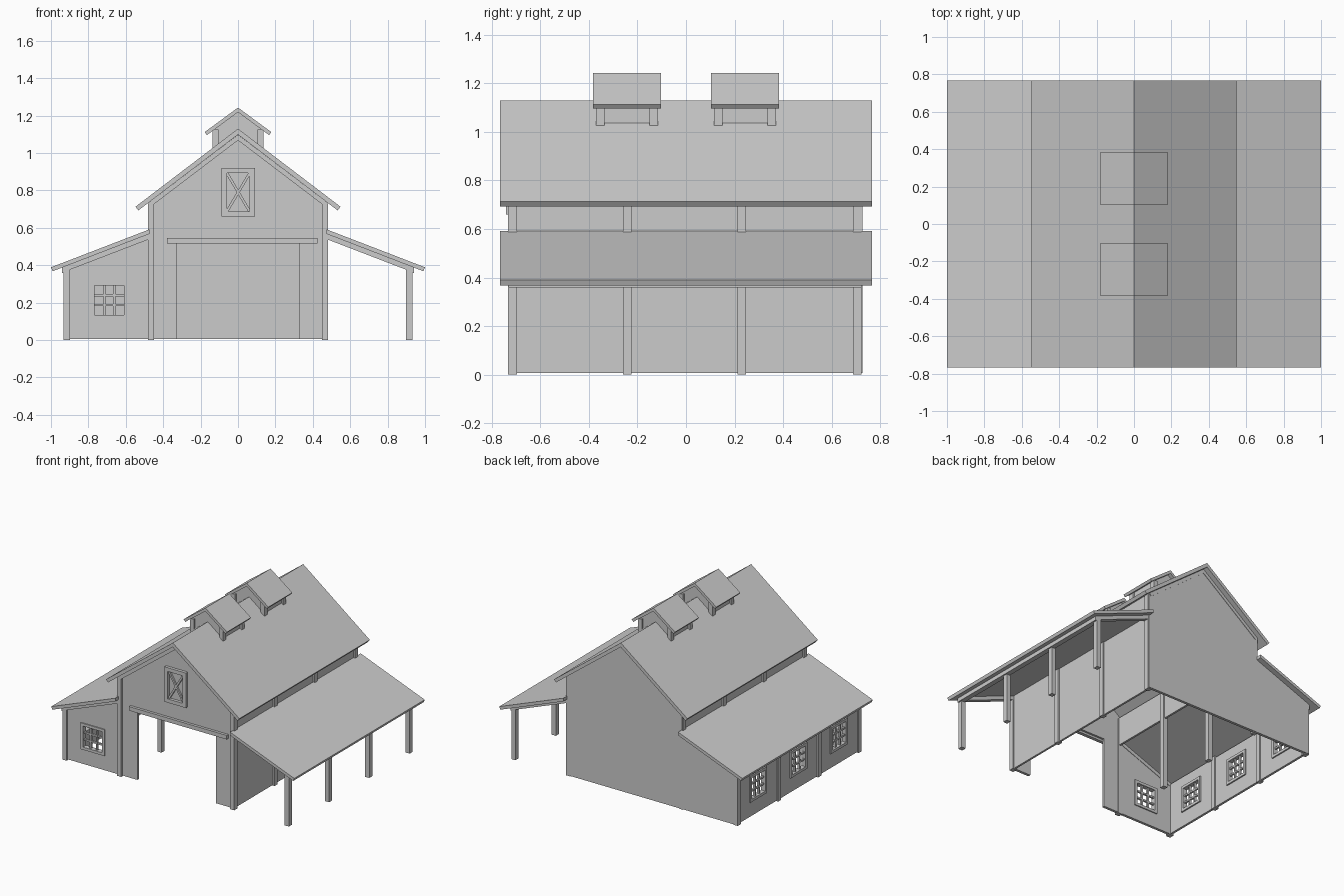
import bpy, bmesh, math

if "Cube" in bpy.data.objects:
    bpy.data.objects.remove(bpy.data.objects["Cube"], do_unlink=True)

GREY = (0.6, 0.6, 0.6, 1)
mat = bpy.data.materials.new("plain_grey")
mat.use_nodes = True
mat.diffuse_color = GREY
mat.node_tree.nodes["Principled BSDF"].inputs["Base Color"].default_value = GREY


def prism(name, pts, y0, y1):
    """Extrude an x-z outline from y0 to y1."""
    bm = bmesh.new()
    face = bm.faces.new([bm.verts.new((x, y0, z)) for x, z in pts])
    ext = bmesh.ops.extrude_face_region(bm, geom=[face])
    for v in ext["geom"]:
        if isinstance(v, bmesh.types.BMVert):
            v.co.y = y1
    bmesh.ops.recalc_face_normals(bm, faces=bm.faces)
    me = bpy.data.meshes.new(name)
    bm.to_mesh(me)
    bm.free()
    me.materials.append(mat)
    ob = bpy.data.objects.new(name, me)
    bpy.context.collection.objects.link(ob)
    return ob


def box(name, x0, x1, y0, y1, z0, z1):
    return prism(name, [(x0, z0), (x1, z0), (x1, z1), (x0, z1)], y0, y1)


def bar(name, a, b, width, y0, y1):
    """Board between two x-z points."""
    dx, dz = b[0] - a[0], b[1] - a[1]
    k = width / 2 / math.hypot(dx, dz)
    ox, oz = -dz * k, dx * k
    return prism(name, [(a[0] + ox, a[1] + oz), (a[0] - ox, a[1] - oz),
                        (b[0] - ox, b[1] - oz), (b[0] + ox, b[1] + oz)], y0, y1)


def gable(name, half, ridge, eave, t, y0, y1):
    """Pitched roof of even thickness with square-cut eaves."""
    a = math.atan2(ridge - eave, half)
    ix, iz, ir = half - t * math.sin(a), eave - t * math.cos(a), ridge - t / math.cos(a)
    return prism(name, [(0, ridge), (half, eave), (ix, iz), (0, ir), (-ix, iz), (-half, eave)], y0, y1)


def cut(ob, cutter):
    mod = ob.modifiers.new("opening", 'BOOLEAN')
    mod.operation, mod.object, mod.solver = 'DIFFERENCE', cutter, 'EXACT'
    cutter.hide_render = True
    bpy.context.view_layer.update()
    me = bpy.data.meshes.new_from_object(ob.evaluated_get(bpy.context.evaluated_depsgraph_get()))
    ob.modifiers.clear()
    ob.data = me
    bpy.data.objects.remove(cutter, do_unlink=True)


WZ, WH, WB = 0.213, 0.098, 0.02   # window centre height, half size, frame width


def window(wall, name, u, d, along_x):
    """Open nine-pane window in a wall centred at depth d."""
    def part(label, u0, u1, h, z0, z1):
        if along_x:
            return box(label, u0, u1, d - h, d + h, z0, z1)
        return box(label, d - h, d + h, u0, u1, z0, z1)

    i = WH - WB
    cut(wall, part("window_cutter", u - i, u + i, 0.05, WZ - i, WZ + i))
    for s in (-1, 1):
        e0, e1 = sorted((s * i, s * WH))
        part(name + "_frame_side", u + e0, u + e1, 0.018, WZ - WH, WZ + WH)
        part(name + "_frame_rail", u - i, u + i, 0.018, WZ + e0, WZ + e1)
        c = s * i / 3
        part(name + "_upright", u + c - 0.006, u + c + 0.006, 0.008, WZ - i, WZ + i)
        part(name + "_crossbar", u - i, u + i, 0.007, WZ + c - 0.006, WZ + c + 0.006)


# Main roof and end rafters
gable("main_roof", 0.548, 1.13, 0.713, 0.025, -0.767, 0.767)
gable("front_rafters", 0.475, 1.098, 0.737, 0.024, -0.735, -0.70)
gable("back_rafters", 0.475, 1.098, 0.737, 0.024, 0.69, 0.73)

# Main walls; the front has a wide doorway
B = 0.006
prism("front_wall", [(-0.47, B), (-0.325, B), (-0.325, 0.53), (0.325, 0.53), (0.325, B),
                     (0.47, B), (0.47, 0.738), (0, 1.095), (-0.47, 0.738)], -0.72, -0.70)
prism("back_wall", [(-0.478, B), (0.478, B), (0.478, 0.733), (0, 1.095), (-0.478, 0.733)], 0.707, 0.727)
box("right_wall", 0.455, 0.47, -0.71, 0.71, B, 0.74)
box("left_upper_wall", -0.47, -0.455, -0.71, 0.71, 0.53, 0.74)
box("door_track", -0.38, 0.425, -0.74, -0.715, 0.515, 0.545)

# Posts in four rows along the depth
ROWS = (-0.715, -0.242, 0.23, 0.705)
for y in ROWS:
    for s in (-1, 1):
        for label, a, b, top in (("main_post", 0.448, 0.482, 0.735), ("side_post", 0.898, 0.932, 0.40)):
            x0, x1 = sorted((s * a, s * b))
            box(label, x0, x1, y - 0.018, y + 0.018, 0, top)

# Lean-to roofs with rafters and eave beams, mirrored
def lean_z(x):
    return 0.59 - (x - 0.478) * 0.385


for s, side in ((-1, "left"), (1, "right")):
    prism(side + "_lean_roof", [(s * 0.472, lean_z(0.472)), (s * 1.0, lean_z(1.0)),
                                (s * 0.991, lean_z(1.0) - 0.021), (s * 0.472, lean_z(0.472) - 0.024)],
          -0.767, 0.767)
    for y in (ROWS[0], ROWS[-1]):
        prism(side + "_lean_rafter", [(s * 0.47, lean_z(0.47) - 0.022), (s * 0.94, lean_z(0.94) - 0.022),
                                      (s * 0.94, lean_z(0.94) - 0.052), (s * 0.47, lean_z(0.47) - 0.052)],
              y - 0.018, y + 0.018)
    x0, x1 = sorted((s * 0.905, s * 0.942))
    box(side + "_eave_beam", x0, x1, -0.73, 0.72, 0.358, 0.388)

# Enclosed lean-to walls and windows
shape = [(-0.92, B), (-0.46, B), (-0.46, lean_z(0.46) - 0.024), (-0.92, lean_z(0.92) - 0.024)]
lean_front = prism("lean_front_wall", shape, -0.72, -0.70)
prism("lean_back_wall", [(-0.932, B)] + shape[1:3] + [(-0.932, lean_z(0.932) - 0.024)], 0.707, 0.727)
lean_side = box("lean_side_wall", -0.922, -0.905, -0.71, 0.715, B, 0.39)
window(lean_front, "front_window", -0.688, -0.71, True)
for y in (-0.475, 0, 0.475):
    window(lean_side, "side_window", y, -0.913, False)

# Hayloft hatch: frame and crossed boards
HX0, HX1, HZ0, HZ1, HF = -0.087, 0.09, 0.66, 0.92, 0.028
for x in (HX0, HX1 - HF):
    box("hatch_stile", x, x + HF, -0.742, -0.715, HZ0, HZ1)
for z in (HZ0, HZ1 - HF):
    box("hatch_rail", HX0 + HF, HX1 - HF, -0.742, -0.715, z, z + HF)
lo, hi = (HX0 + HF, HZ0 + HF), (HX1 - HF, HZ1 - HF)
bar("hatch_brace", lo, hi, 0.014, -0.734, -0.715)
bar("hatch_brace", (lo[0], hi[1]), (hi[0], lo[1]), 0.014, -0.733, -0.715)

# Two ridge cupolas
for c in (-0.243, 0.243):
    gable("cupola_roof", 0.178, 1.243, 1.112, 0.02, c - 0.141, c + 0.141)
    prism("cupola_body", [(-0.122, 1.0), (0.122, 1.0), (0.122, 1.13), (0, 1.22), (-0.122, 1.13)],
          c - 0.112, c + 0.112)
    for s in (-1, 1):
        for y in (-0.11, 0.11):
            x0, x1 = sorted((s * 0.105, s * 0.136))
            box("cupola_post", x0, x1, c + y - 0.017, c + y + 0.017, 1.01, 1.125)
